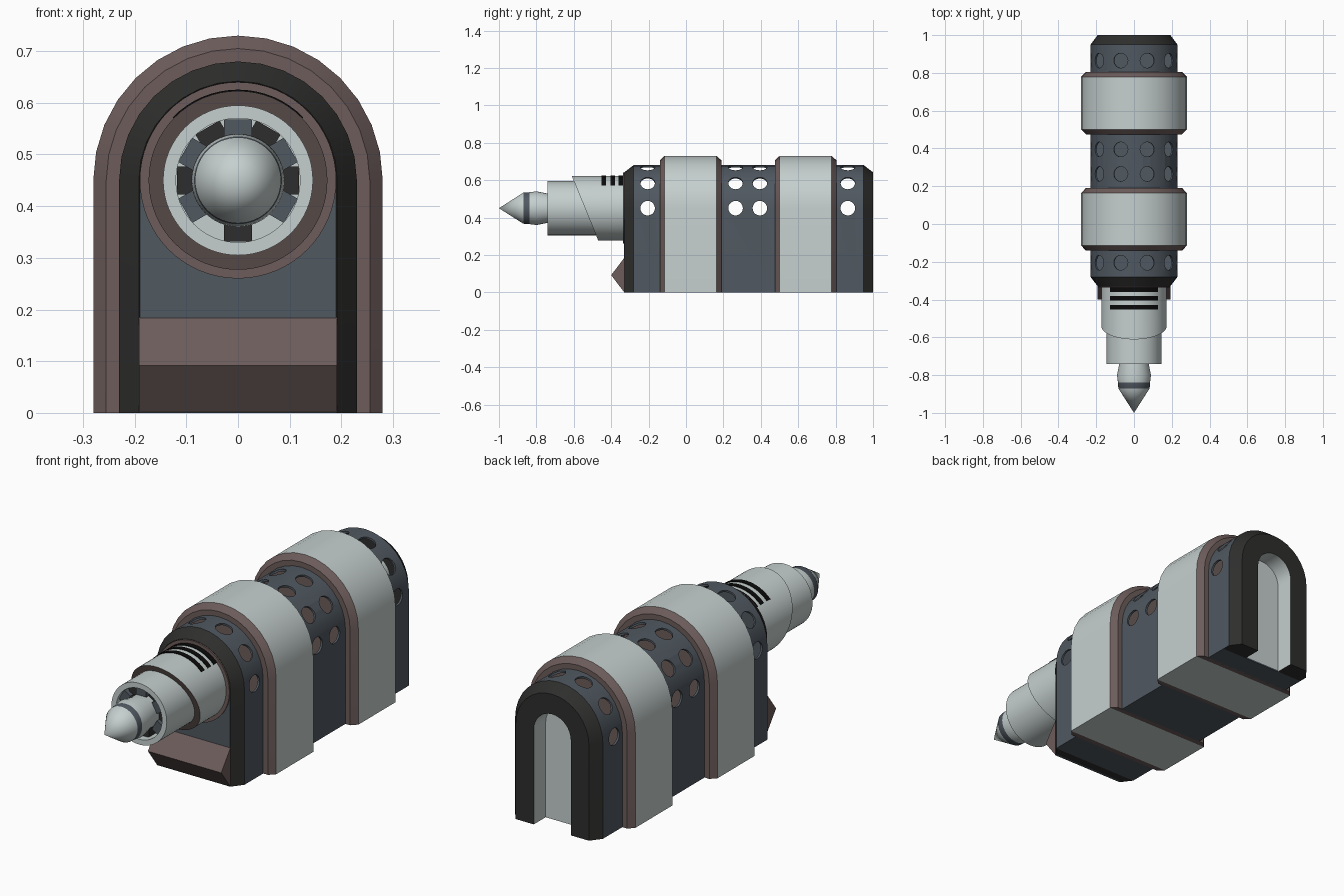
import bpy, bmesh, math
from mathutils import Matrix, Vector

if "Cube" in bpy.data.objects:
    bpy.data.objects.remove(bpy.data.objects["Cube"])

CZ = 0.45  # height of the arch centre and barrel axis
BLUE, LIGHT, BROWN, DARK, BLACK = range(5)
COLOURS = [("blue_grey", (0.08, 0.098, 0.118)), ("light_grey", (0.56, 0.63, 0.62)),
           ("brown", (0.15, 0.107, 0.103)), ("charcoal", (0.027, 0.027, 0.026)),
           ("black", (0.003, 0.003, 0.003))]
MATS = []
for name, c in COLOURS:
    m = bpy.data.materials.new(name)
    m.diffuse_color = (*c, 1)
    m.use_nodes = True
    m.node_tree.nodes["Principled BSDF"].inputs["Base Color"].default_value = m.diffuse_color
    MATS.append(m)


def finish(bm, name, smooth=True):
    bmesh.ops.recalc_face_normals(bm, faces=bm.faces)
    me = bpy.data.meshes.new(name)
    bm.to_mesh(me)
    bm.free()
    for m in MATS:
        me.materials.append(m)
    ob = bpy.data.objects.new(name, me)
    bpy.context.collection.objects.link(ob)
    activate(ob)
    if smooth:
        bpy.ops.object.shade_smooth_by_angle(angle=math.radians(30))
    return ob


def activate(ob):
    bpy.ops.object.select_all(action='DESELECT')
    ob.select_set(True)
    bpy.context.view_layer.objects.active = ob


def face(bm, verts, mat):
    bm.faces.new(verts).material_index = mat


def arch(bm, y, r, n=16):
    """Upright arch outline standing on z = 0."""
    pts = [(r, 0)]
    pts += [(r * math.cos(math.pi * i / n), CZ + r * math.sin(math.pi * i / n)) for i in range(n + 1)]
    pts.append((-r, 0))
    return [bm.verts.new((x, y, z)) for x, z in pts]


def arch_loft(name, rings, mats, caps=None, bottom=True):
    """Loft arches given as (y, radius); caps gives start and end colours."""
    bm = bmesh.new()
    rs = [arch(bm, y, r) for y, r in rings]
    for a, b, m in zip(rs, rs[1:], mats):
        n = len(a)
        for i in range(n if bottom else n - 1):
            j = (i + 1) % n
            face(bm, (a[i], a[j], b[j], b[i]), m)
    for ring, m in zip((rs[0], rs[-1]), caps or (None, None)):
        if m is not None:
            face(bm, ring, m)
    if not bottom:  # feet below the two legs
        for k in (0, -1):
            face(bm, [r[k] for r in rs], DARK)
    return finish(bm, name)


def lathe(name, prof, mats, slant=None, n=64):
    """Revolve (y, radius) points around the barrel axis."""
    bm = bmesh.new()
    rs = []
    for y, r in prof:
        ring = []
        for i in range(n):
            a = 2 * math.pi * i / n
            x, z = r * math.cos(a), r * math.sin(a)
            yy = y - slant[1] * z if slant and y < slant[0] else y
            ring.append(bm.verts.new((x, yy, CZ + z)))
        rs.append(ring)
    for a, b, m in zip(rs, rs[1:], mats):
        for i in range(n):
            j = (i + 1) % n
            face(bm, (a[i], a[j], b[j], b[i]), m)
    bmesh.ops.remove_doubles(bm, verts=bm.verts, dist=1e-5)
    return finish(bm, name)


def perforate(ob, ys):
    """Hollow out a body section and drill a fan of radial holes at each y."""
    bm = bmesh.new()
    for y in ys:
        for k in range(6):
            a = math.radians(36 * k)
            mat = (Matrix.Translation((0.225 * math.cos(a), y, CZ + 0.225 * math.sin(a)))
                   @ Matrix.Rotation(math.pi / 2 - a, 4, 'Y'))
            bmesh.ops.create_cone(bm, cap_ends=True, segments=20, radius1=0.039,
                                  radius2=0.039, depth=0.07, matrix=mat)
    cutter = finish(bm, "hole_cutter", False)
    cutter.hide_render = True
    activate(ob)
    s = ob.modifiers.new("shell", 'SOLIDIFY')
    s.thickness, s.offset = 0.01, -1
    b = ob.modifiers.new("holes", 'BOOLEAN')
    b.operation, b.solver, b.object = 'DIFFERENCE', 'EXACT', cutter
    for mod in ("shell", "holes"):
        bpy.ops.object.modifier_apply(modifier=mod)
    bpy.data.objects.remove(cutter)
    bpy.ops.object.shade_smooth_by_angle(angle=math.radians(30))


# Perforated body sections
perforate(arch_loft("front_body", [(-0.33, 0.192), (-0.28, 0.23), (-0.135, 0.23)], [DARK, BLUE]), [-0.205])
perforate(arch_loft("middle_body", [(0.185, 0.23), (0.48, 0.23)], [BLUE]), [0.265, 0.395])
perforate(arch_loft("rear_body", [(0.795, 0.23), (0.911, 0.23)], [BLUE]), [0.865])

# Thick bands with chamfered brown edges
for name, y0, y1 in (("front_band", -0.14, 0.19), ("rear_band", 0.475, 0.805)):
    arch_loft(name, [(y0, 0.255), (y0 + 0.026, 0.28), (y1 - 0.026, 0.28), (y1, 0.255)],
              [BROWN, LIGHT, BROWN], (BROWN, BROWN))

# Rear cap with an arched recess
arch_loft("rear_cap", [(0.911, 0.23), (0.95, 0.23), (1.0, 0.192), (1.0, 0.097), (0.911, 0.097)],
          [BLUE, DARK, DARK, LIGHT], (None, LIGHT), bottom=False)

# Front plate, barrel collar and wedge
arch_loft("front_plate", [(-0.331, 0.19), (-0.32, 0.19)], [BLUE], (BLUE, BLUE))
lathe("barrel_collar", [(-0.325, 0.19), (-0.336, 0.19), (-0.336, 0.14)], [BROWN, BROWN])
bm = bmesh.new()
sides = [[bm.verts.new((x, y, z)) for y, z in ((-0.33, 0), (-0.40, 0.092), (-0.33, 0.185))]
         for x in (-0.192, 0.192)]
for i in range(3):
    j = (i + 1) % 3
    face(bm, (sides[0][i], sides[0][j], sides[1][j], sides[1][i]), BROWN)
for s in sides:
    face(bm, s, BROWN)
finish(bm, "front_wedge", False)

# Slant-cut sleeve, inner tube and pointed nose
lathe("barrel_sleeve", [(-0.33, 0.173), (-0.54, 0.173), (-0.54, 0.144)], [LIGHT, BROWN], slant=(-0.5, 0.41))
lathe("barrel_tube", [(-0.33, 0.145), (-0.74, 0.145), (-0.74, 0.12), (-0.63, 0.12), (-0.63, 0)], [LIGHT] * 4)
lathe("nose", [(-1, 0), (-0.87, 0.083), (-0.838, 0.085), (-0.80, 0.09), (-0.74, 0.078), (-0.63, 0.078)],
      [LIGHT, BLUE, LIGHT, LIGHT, LIGHT])

# Blocks holding the nose inside the tube
bm = bmesh.new()
for deg in (90, 60, 30, 0, -30, -90, 210, 180, 150, 120):
    blue = deg in (90, 30, -30, 210, 150)
    mat = (Matrix.Translation((0, -0.70 if blue else -0.68, CZ))
           @ Matrix.Rotation(-math.radians(deg), 4, 'Y')
           @ Matrix.Translation((0.099, 0, 0)) @ Matrix.Diagonal((0.038, 0.05, 0.054, 1)))
    new = bmesh.ops.create_cube(bm, size=1, matrix=mat)["verts"]
    for f in {f for v in new for f in v.link_faces}:
        f.material_index = BLUE if blue else DARK
finish(bm, "nose_blocks", False)

# Three thin stripes across the top of the sleeve
bm = bmesh.new()
for yc in (-0.44, -0.392, -0.348):
    prev = None
    for i in range(17):
        a = math.radians(44 + 92 * i / 16)
        cur = [bm.verts.new((r * math.cos(a), yc + d, CZ + r * math.sin(a)))
               for r, d in ((0.171, -0.012), (0.1755, -0.012), (0.1755, 0.012), (0.171, 0.012))]
        if prev:
            for k in range(4):
                m = (k + 1) % 4
                face(bm, (prev[k], prev[m], cur[m], cur[k]), BLACK)
        prev = cur
finish(bm, "sleeve_stripes")
